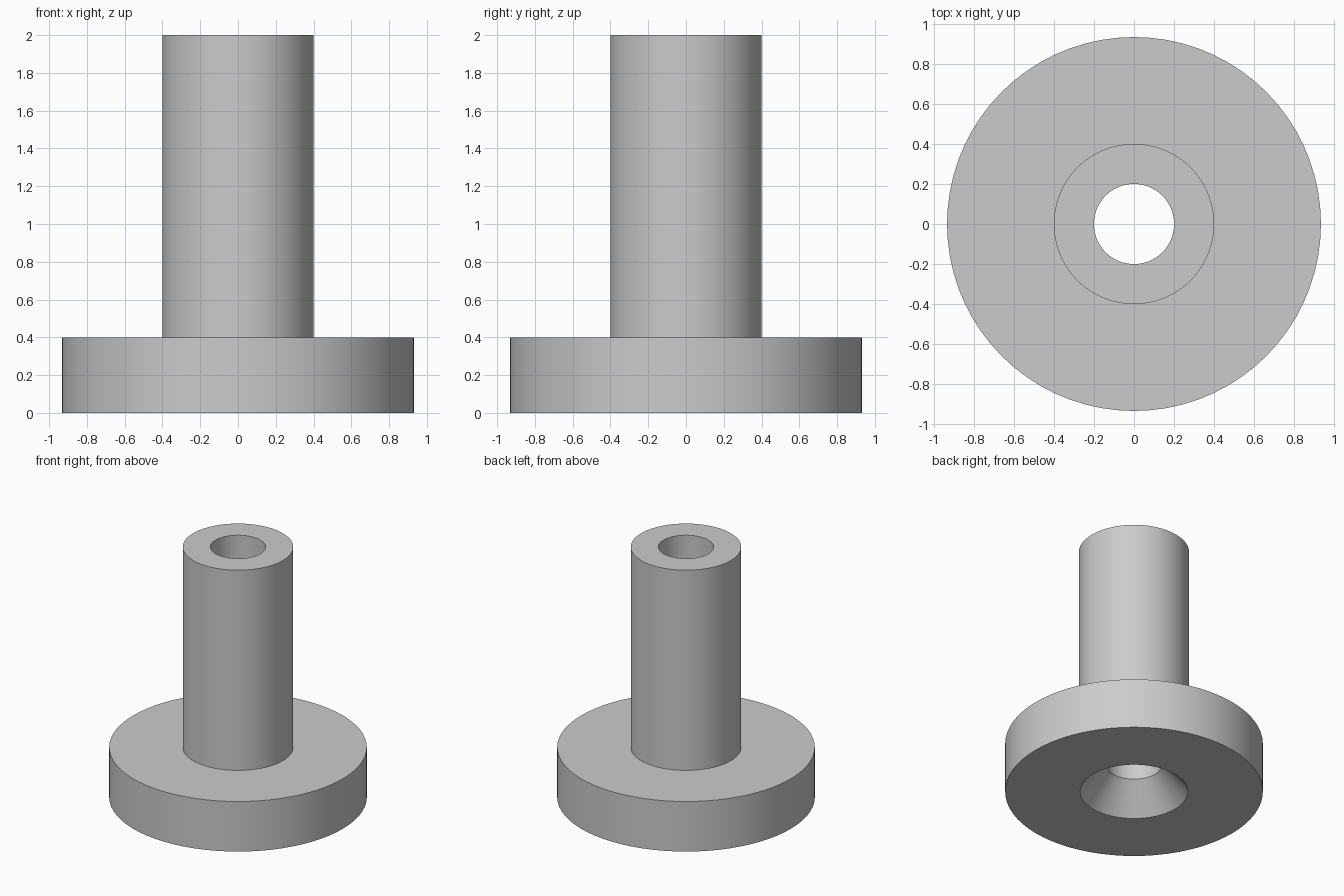
import bpy, bmesh, math

cube = bpy.data.objects.get("Cube")
if cube:
    bpy.data.objects.remove(cube, do_unlink=True)

SIDES = 72

# Plain grey material
grey = bpy.data.materials.new("plain_grey")
grey.use_nodes = True
colour = (0.6, 0.6, 0.6, 1)
grey.diffuse_color = colour
grey.node_tree.nodes["Principled BSDF"].inputs["Base Color"].default_value = colour

# Closed (radius, height) section: flange, stem, bore and countersink
profile = [(0.39, 0), (0.933, 0), (0.933, 0.4), (0.4, 0.4),
           (0.4, 2), (0.2, 2), (0.2, 0.22)]


def lathe(name, section):
    bm = bmesh.new()
    rings = []
    for r, z in section:
        angles = [math.tau * i / SIDES for i in range(SIDES)]
        rings.append([bm.verts.new((r * math.cos(a), r * math.sin(a), z)) for a in angles])
    # Join each ring to the next, closing the section
    for k, low in enumerate(rings):
        high = rings[(k + 1) % len(rings)]
        for i in range(SIDES):
            j = (i + 1) % SIDES
            bm.faces.new((low[i], low[j], high[j], high[i]))
    bmesh.ops.recalc_face_normals(bm, faces=bm.faces)
    mesh = bpy.data.meshes.new(name)
    bm.to_mesh(mesh)
    bm.free()
    mesh.materials.append(grey)
    obj = bpy.data.objects.new(name, mesh)
    bpy.context.collection.objects.link(obj)
    return obj


bushing = lathe("flanged_bushing", profile)

# Smooth round walls with crisp rims
bpy.ops.object.select_all(action="DESELECT")
bushing.select_set(True)
bpy.context.view_layer.objects.active = bushing
bpy.ops.object.shade_smooth_by_angle(angle=math.radians(30))
